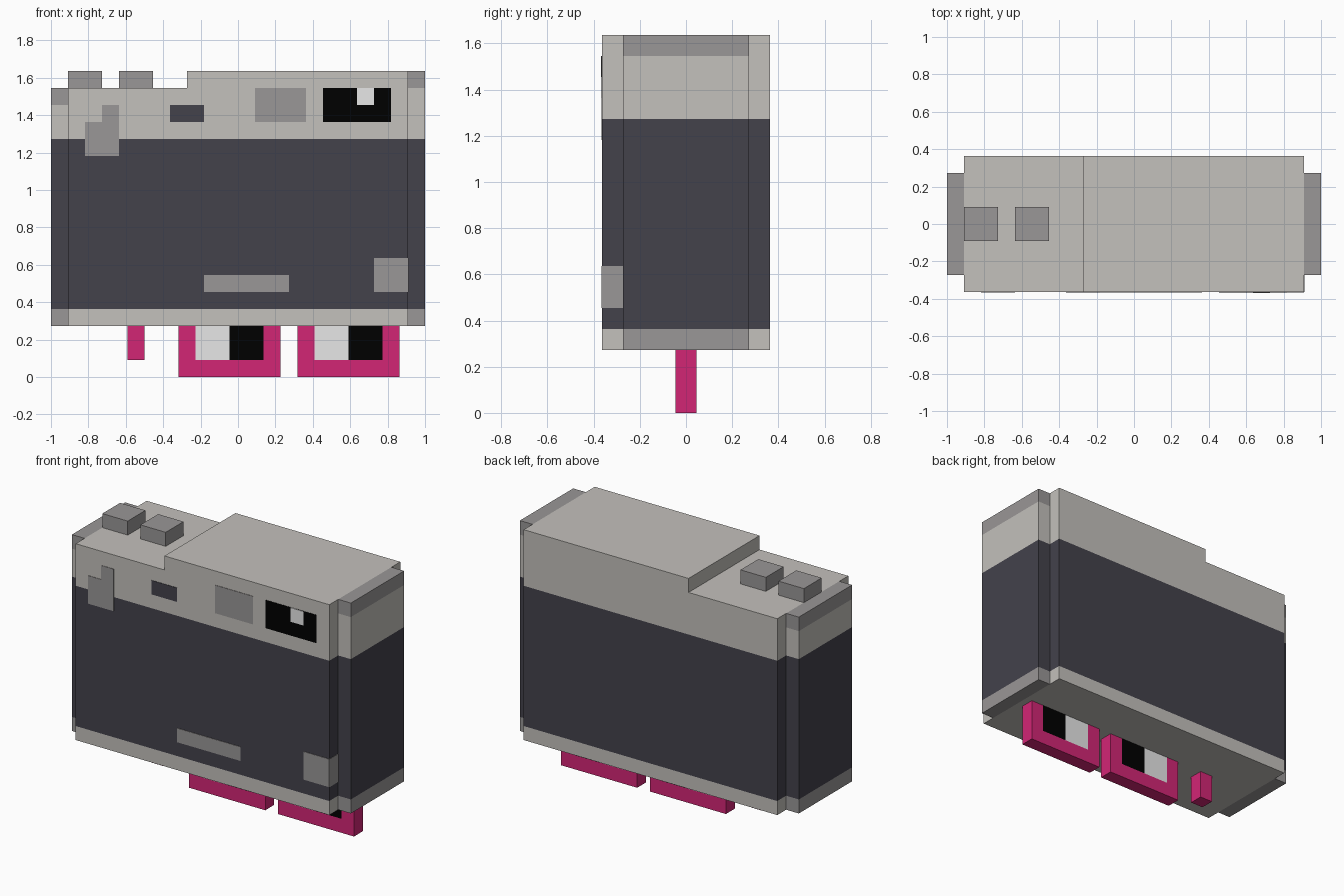
import bpy, bmesh

if "Cube" in bpy.data.objects:
    bpy.data.objects.remove(bpy.data.objects["Cube"])

U = 1 / 11          # one grid cell of the blocky design
SKIN = 0.03         # thickness of painted plates, in cells


def material(name, rgb):
    m = bpy.data.materials.new(name)
    m.diffuse_color = (*rgb, 1)
    m.use_nodes = True
    m.node_tree.nodes["Principled BSDF"].inputs["Base Color"].default_value = m.diffuse_color
    return m


LIGHT = material("light grey", (0.548, 0.531, 0.501))
MID = material("mid grey", (0.320, 0.308, 0.308))
DARK = material("dark slate", (0.057, 0.054, 0.071))
PINK = material("raspberry", (0.648, 0.019, 0.179))
BLACK = material("black", (0.0, 0.0, 0.0))
WHITE = material("white", (1.0, 1.0, 1.0))


def prism(name, profile, y0, y1, bands):
    """Extrude an (x, z) profile along y; bands = [(top height, material), ...] going up."""
    bm = bmesh.new()
    face = bm.faces.new([bm.verts.new((x * U, y0 * U, z * U)) for x, z in profile])
    out = bmesh.ops.extrude_face_region(bm, geom=[face])
    moved = [v for v in out["geom"] if isinstance(v, bmesh.types.BMVert)]
    bmesh.ops.translate(bm, verts=moved, vec=(0, (y1 - y0) * U, 0))
    # cut a loop at each colour change, then colour by height
    for top, _ in bands[:-1]:
        bmesh.ops.bisect_plane(bm, geom=bm.verts[:] + bm.edges[:] + bm.faces[:],
                               plane_co=(0, 0, top * U), plane_no=(0, 0, 1))
    mats = list(dict.fromkeys(m for _, m in bands))
    for f in bm.faces:
        z = f.calc_center_median().z / U
        f.material_index = next((mats.index(m) for top, m in bands if z < top),
                                mats.index(bands[-1][1]))
    bmesh.ops.recalc_face_normals(bm, faces=bm.faces[:])
    mesh = bpy.data.meshes.new(name)
    bm.to_mesh(mesh)
    bm.free()
    for m in mats:
        mesh.materials.append(m)
    obj = bpy.data.objects.new(name, mesh)
    bpy.context.collection.objects.link(obj)
    return obj


def box(name, x, y, z, *bands):
    """Box from (min, max) ranges in cells."""
    profile = [(x[0], z[0]), (x[1], z[0]), (x[1], z[1]), (x[0], z[1])]
    return prism(name, profile, y[0], y[1], list(bands))


def plate(name, x, z, mat, layers=1):
    """Thin painted plate on the front face."""
    return box(name, x, (-4 - SKIN * layers, -4), z, (99, mat))


# Camera body with the stepped top
prism("camera_body", [(-10, 3), (10, 3), (10, 18), (-3, 18), (-3, 17), (-10, 17)],
      -4, 4, [(4, LIGHT), (14, DARK), (99, LIGHT)])

# Narrower end slabs, the right one reaching the raised top
for side, x, top in (("left", (-11, -10), 17), ("right", (10, 11), 18)):
    box(side + "_end", x, (-3, 3), (3, top),
        (4, MID), (14, DARK), (top - 1, LIGHT), (99, MID))

# Buttons on the low part of the top
for i, x in enumerate((-10, -7)):
    box(f"top_button_{i + 1}", (x, x + 2), (-1, 1), (17, 18), (99, MID))

# Front details
plate("grip_lever", (-9, -7), (13, 15), MID)
plate("grip_lever_tip", (-8, -7), (15, 16), MID)
plate("sensor_window", (-4, -2), (15, 16), DARK)
plate("rangefinder_window", (1, 4), (15, 17), MID)
plate("viewfinder", (5, 9), (15, 17), BLACK)
plate("viewfinder_glint", (7, 8), (16, 17), WHITE, 2)
plate("lower_trim", (-2, 3), (5, 6), MID)

# Corner patch wrapping round to the right side
plate("corner_patch_front", (8, 10), (5, 7), MID)
box("corner_patch_side", (10, 10 + SKIN), (-4, -3), (5, 7), (99, MID))

# Glasses hanging below: open frames, split lenses and an ear piece
for i, x in enumerate((-3.5, 3.5)):
    prism(f"glasses_frame_{i + 1}",
          [(x, 0), (x + 6, 0), (x + 6, 4), (x + 5, 4), (x + 5, 1),
           (x + 1, 1), (x + 1, 4), (x, 4)], -0.5, 0.5, [(99, PINK)])
    box(f"lens_white_{i + 1}", (x + 1, x + 3), (-0.5, 0.5), (1, 4), (99, WHITE))
    box(f"lens_black_{i + 1}", (x + 3, x + 5), (-0.5, 0.5), (1, 4), (99, BLACK))
box("glasses_ear_piece", (-6.5, -5.5), (-0.5, 0.5), (1, 4), (99, PINK))
